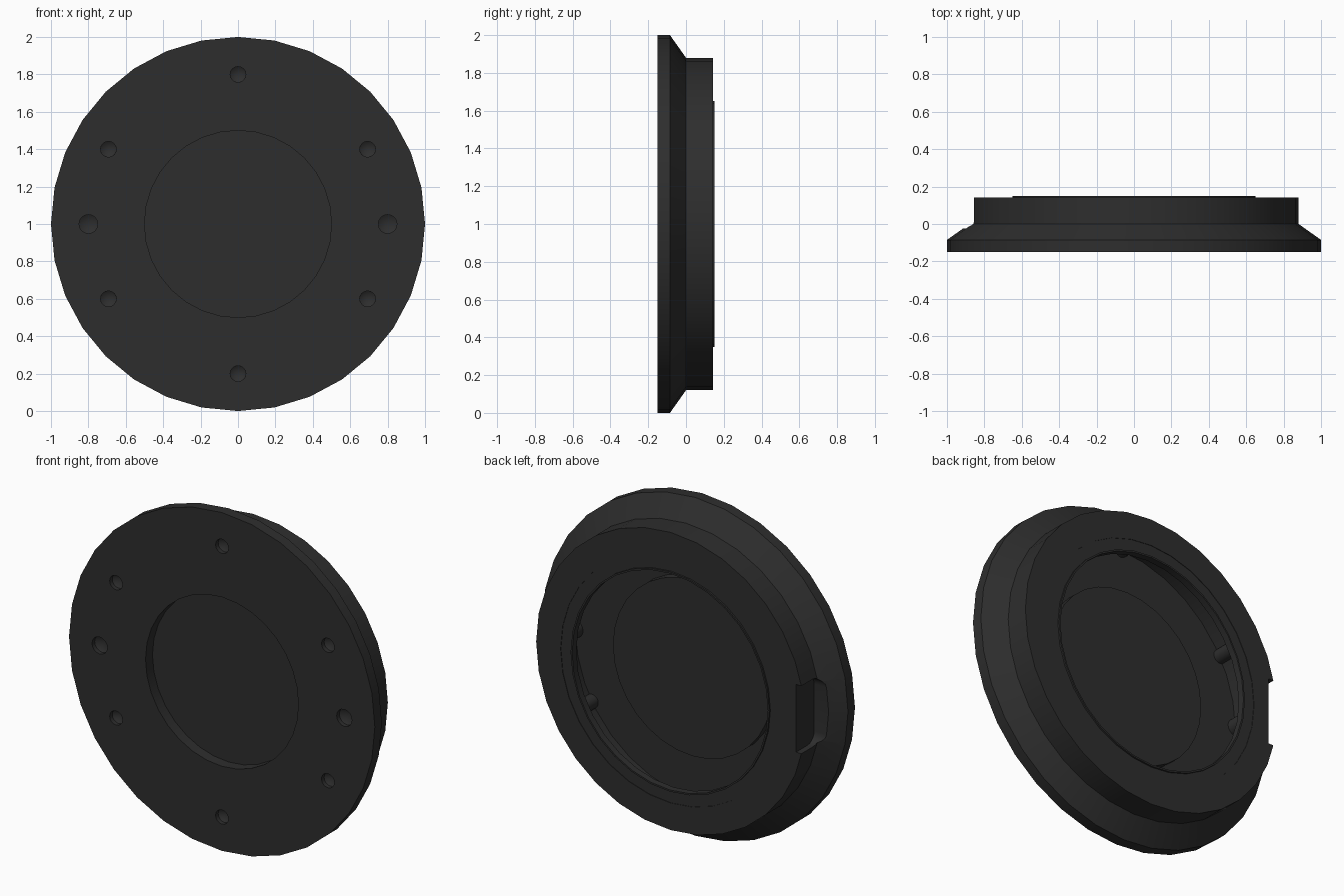
import bpy, bmesh
from math import sin, cos, pi, radians
from mathutils import Vector

cube = bpy.data.objects.get("Cube")
if cube:
    bpy.data.objects.remove(cube, do_unlink=True)

CENTRE_Z = 1.0

black = bpy.data.materials.new("matte_black")
black.use_nodes = True
colour = (0.027, 0.027, 0.027, 1)
black.diffuse_color = colour
black.node_tree.nodes["Principled BSDF"].inputs["Base Color"].default_value = colour


def lathe(bm, profile, segments, cx=0.0, cz=CENTRE_Z):
    """Turn (radius, y) points, which begin and end on the axis, about a y axis."""
    rings = []
    for r, y in profile:
        count = 1 if r == 0 else segments
        rings.append([bm.verts.new((cx + r * cos(2 * pi * i / segments), y,
                                    cz + r * sin(2 * pi * i / segments)))
                      for i in range(count)])
    for a, b in zip(rings, rings[1:]):
        for i in range(segments):
            j = (i + 1) % segments
            if len(a) == 1:
                bm.faces.new((a[0], b[i], b[j]))
            elif len(b) == 1:
                bm.faces.new((a[i], a[j], b[0]))
            else:
                bm.faces.new((a[i], a[j], b[j], b[i]))


def finish(bm, name):
    bmesh.ops.recalc_face_normals(bm, faces=bm.faces)
    mesh = bpy.data.meshes.new(name)
    bm.to_mesh(mesh)
    bm.free()
    mesh.materials.append(black)
    obj = bpy.data.objects.new(name, mesh)
    bpy.context.collection.objects.link(obj)
    return obj


def combine(target, tool, operation):
    """Apply a boolean with the tool, then discard the tool."""
    mod = target.modifiers.new(operation, 'BOOLEAN')
    mod.operation = operation
    mod.solver = 'EXACT'
    mod.object = tool
    bpy.context.view_layer.objects.active = target
    bpy.ops.object.modifier_apply(modifier=mod.name)
    bpy.data.objects.remove(tool, do_unlink=True)


# Hollow flanged housing: front dish, sloped flange, drum wall, rear lip, inner boss
bm = bmesh.new()
lathe(bm, [(0, -.085), (.5, -.085), (.5, -.15), (1, -.15), (1, -.085),
           (.88, 0), (.88, .143), (.72, .143), (.72, .14), (.65, .14),
           (.65, .15), (.64, .15), (.64, .11), (.8, .11), (.8, -.11),
           (.52, -.11), (.52, -.06), (0, -.06)], 32)
housing = finish(bm, "housing")

# Screw positions: sides, top and bottom, and four diagonals
spots = [(.8 * cos(radians(a)), CENTRE_Z + .8 * sin(radians(a)), .05 if a % 180 == 0 else .042)
         for a in (0, 30, 90, 150, 180, 210, 270, 330)]

# Posts inside the housing
bm = bmesh.new()
for x, z, r in spots:
    lathe(bm, [(0, -.125), (r, -.125), (r, .125), (0, .125)], 16, x, z)
combine(housing, finish(bm, "posts"), 'UNION')

# Countersunk screw holes in the front
bm = bmesh.new()
for x, z, r in spots:
    lathe(bm, [(0, -.2), (r, -.2), (r, -.125), (0, -.095)], 16, x, z)
combine(housing, finish(bm, "screw_holes"), 'DIFFERENCE')

# Finger notch with rounded lower corners on one side of the drum
bm = bmesh.new()
bmesh.ops.create_cube(bm, size=1)
for v in bm.verts:
    v.co = Vector((-.91 + v.co.x * .18, .0875 + v.co.y * .225, CENTRE_Z + v.co.z * .4))
corners = [e for e in bm.edges if all(v.co.y < 0 for v in e.verts)
           and abs(e.verts[0].co.x - e.verts[1].co.x) > .1]
bmesh.ops.bevel(bm, geom=corners, offset=.06, segments=5, profile=.5, affect='EDGES')
combine(housing, finish(bm, "notch"), 'DIFFERENCE')

# Smooth shading with crisp edges
bpy.ops.object.select_all(action='DESELECT')
housing.select_set(True)
bpy.context.view_layer.objects.active = housing
bpy.ops.object.shade_smooth_by_angle(angle=radians(25))
